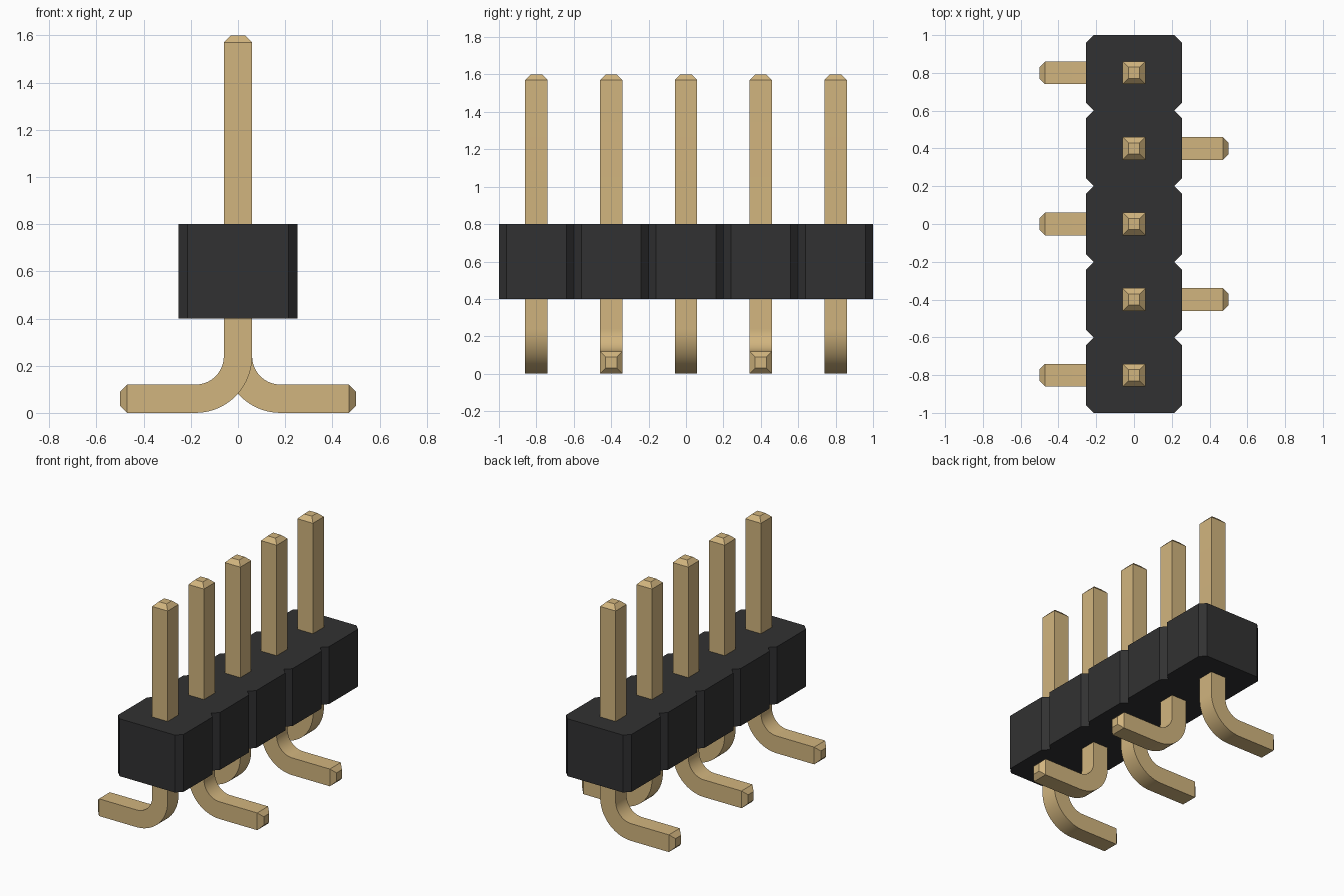
import bpy, bmesh, math
from mathutils import Vector

cube = bpy.data.objects.get("Cube")
if cube:
    bpy.data.objects.remove(cube, do_unlink=True)

PITCH, COUNT = 0.4, 5
HALF = 0.06            # half thickness of a pin
TIP = 0.03             # length and inset of the tapered ends
TOP, REACH = 1.6, 0.5
BODY_X, CHAMFER = 0.253, 0.04


def material(name, colour):
    mat = bpy.data.materials.new(name)
    mat.use_nodes = True
    mat.diffuse_color = colour
    mat.node_tree.nodes["Principled BSDF"].inputs["Base Color"].default_value = colour
    return mat


def finish(bm, name, mat):
    bmesh.ops.recalc_face_normals(bm, faces=bm.faces)
    mesh = bpy.data.meshes.new(name)
    bm.to_mesh(mesh)
    bm.free()
    mesh.materials.append(mat)
    obj = bpy.data.objects.new(name, mesh)
    bpy.context.collection.objects.link(obj)
    return obj


gold = material("pin gold", (0.64, 0.46, 0.21, 1))
black = material("housing black", (0.031, 0.031, 0.032, 1))

# Housing: notched outline extruded upward
side = []
for i in range(COUNT):
    y = (i - COUNT / 2) * PITCH
    side += [(BODY_X - CHAMFER, y), (BODY_X, y + CHAMFER),
             (BODY_X, y + PITCH - CHAMFER)]
side.append((BODY_X - CHAMFER, COUNT * PITCH / 2))
outline = side + [(-x, y) for x, y in reversed(side)]
bm = bmesh.new()
base = bm.faces.new([bm.verts.new((x, y, 0.4)) for x, y in outline])
raised = bmesh.ops.extrude_face_region(bm, geom=[base], use_keep_orig=True)
bmesh.ops.translate(bm, vec=(0, 0, 0.4),
                    verts=[v for v in raised["geom"] if isinstance(v, bmesh.types.BMVert)])
finish(bm, "housing", black)


# Pin: square section swept down, round the bend and out along the foot
def make_pin(name, y, direction, bend=0.18, steps=14):
    stations = [(0, TOP, 0, HALF - TIP), (0, TOP - TIP, 0, HALF)]
    for i in range(steps + 1):
        a = math.pi / 2 * i / steps
        stations.append((bend * (1 - math.cos(a)),
                         HALF + bend * (1 - math.sin(a)), a, HALF))
    stations += [(REACH - TIP, HALF, math.pi / 2, HALF),
                 (REACH, HALF, math.pi / 2, HALF - TIP)]
    bm = bmesh.new()
    rings = []
    for x, z, a, h in stations:
        across = Vector((math.cos(a), 0, math.sin(a))) * h
        ring = []
        for u, v in ((-1, -1), (1, -1), (1, 1), (-1, 1)):
            p = Vector((x, y + v * h, z)) + across * u
            p.x *= direction
            ring.append(bm.verts.new(p))
        rings.append(ring)
    for r, s in zip(rings, rings[1:]):
        for k in range(4):
            n = (k + 1) % 4
            bm.faces.new((r[k], r[n], s[n], s[k]))
    bm.faces.new(rings[0])
    bm.faces.new(rings[-1])
    obj = finish(bm, name, gold)
    bpy.ops.object.select_all(action='DESELECT')
    obj.select_set(True)
    bpy.context.view_layer.objects.active = obj
    bpy.ops.object.shade_smooth_by_angle(angle=math.radians(30))


for i in range(COUNT):
    make_pin(f"pin_{i + 1}", (i - (COUNT - 1) / 2) * PITCH, 1 if i % 2 else -1)
